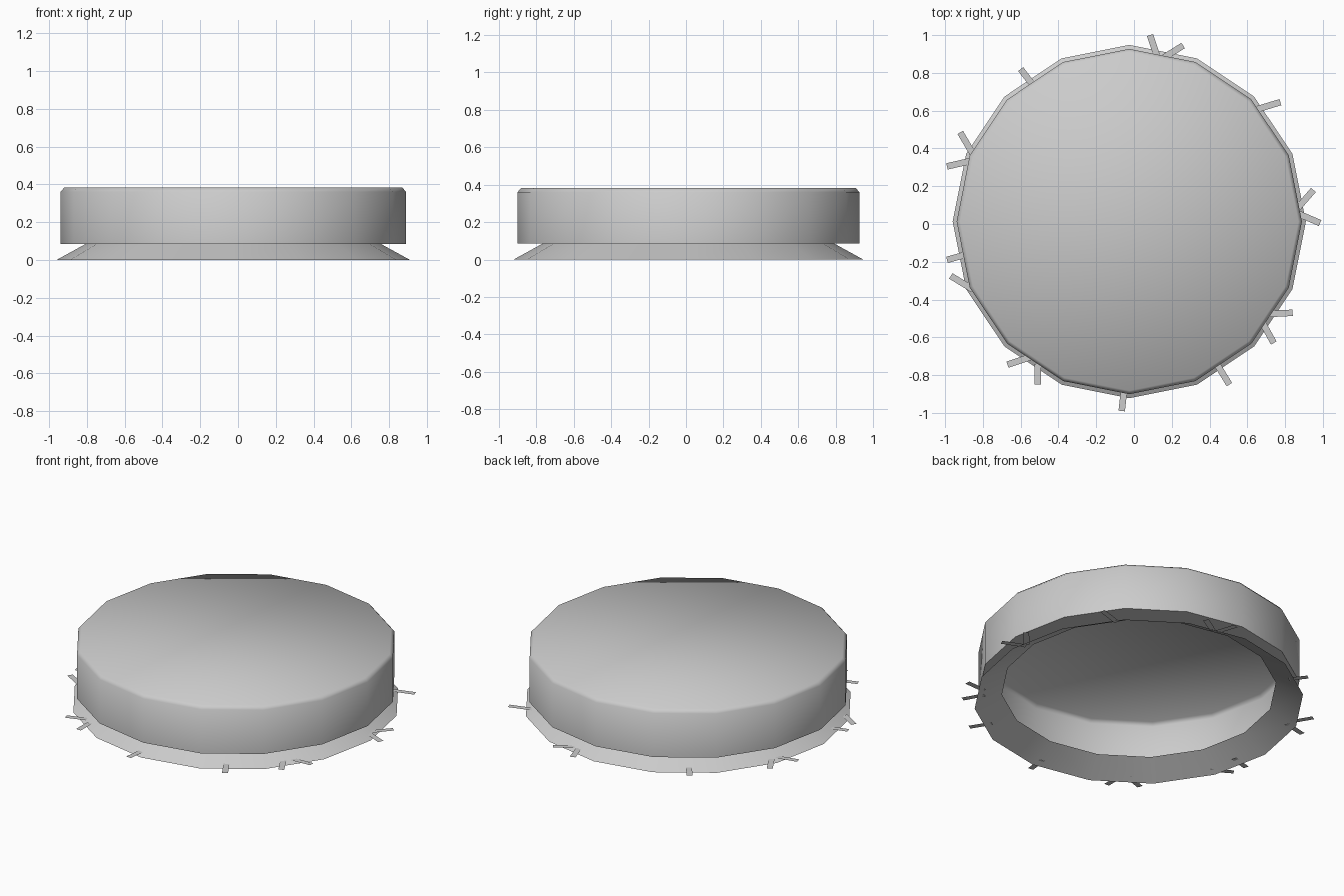
import bpy, bmesh, math
from mathutils import Vector

if "Cube" in bpy.data.objects:
    bpy.data.objects.remove(bpy.data.objects["Cube"])

SIDES = 16
CENTRE = Vector((-0.025, 0.013, 0))


def finish(name, bm):
    mesh = bpy.data.meshes.new(name)
    bm.to_mesh(mesh)
    bm.free()
    obj = bpy.data.objects.new(name, mesh)
    bpy.context.collection.objects.link(obj)
    return obj


def lathe(name, profile, cap=False):
    """Sixteen-sided shell through (radius, z) points, listed bottom to top."""
    bm = bmesh.new()
    rings = []
    for r, z in profile:
        angles = [math.tau * i / SIDES for i in range(SIDES)]
        rings.append([bm.verts.new(CENTRE + Vector((r * math.cos(a), r * math.sin(a), z)))
                      for a in angles])
    for low, high in zip(rings, rings[1:]):
        for i in range(SIDES):
            j = (i + 1) % SIDES
            bm.faces.new((low[i], low[j], high[j], high[i]))
    if cap:
        bm.faces.new(rings[-1])
    obj = finish(name, bm)
    bpy.ops.object.select_all(action='DESELECT')
    obj.select_set(True)
    bpy.context.view_layer.objects.active = obj
    bpy.ops.object.shade_smooth_by_angle(angle=math.radians(50))
    return obj


# Hollow drum with a chamfered top and an open underside
lathe("drum", [(0.78, 0.085), (0.914, 0.085), (0.914, 0.36), (0.895, 0.382)], cap=True)

# Flared skirt that rests on the ground
lathe("skirt", [(0.935, 0.0), (0.78, 0.085)])

# Flat blades poking out from under the skirt: tip and root of each
BLADES = [
    ((0.085, 1.0), (0.115, 0.91)), ((0.26, 0.945), (0.18, 0.895)),
    ((0.775, 0.645), (0.66, 0.61)), ((0.95, 0.18), (0.88, 0.10)),
    ((0.985, 0.005), (0.88, 0.05)), ((0.84, -0.47), (0.74, -0.475)),
    ((0.74, -0.63), (0.69, -0.54)), ((0.505, -0.85), (0.45, -0.76)),
    ((-0.065, -0.99), (-0.055, -0.90)), ((-0.51, -0.85), (-0.51, -0.77)),
    ((-0.67, -0.745), (-0.58, -0.715)), ((-0.97, -0.275), (-0.88, -0.33)),
    ((-0.99, -0.19), (-0.90, -0.165)), ((-0.99, 0.305), (-0.88, 0.33)),
    ((-0.92, 0.485), (-0.87, 0.40)), ((-0.60, 0.82), (-0.55, 0.755)),
]
bm = bmesh.new()
for tip, root in BLADES:
    t, r = Vector((*tip, 0.017)), Vector((*root, 0.017))
    along = (t - r).normalized()
    side = Vector((-along.y, along.x, 0)) * 0.017
    r -= along * 0.03
    bm.faces.new([bm.verts.new(p) for p in (r + side, r - side, t - side, t + side)])
finish("ground_blades", bm)
